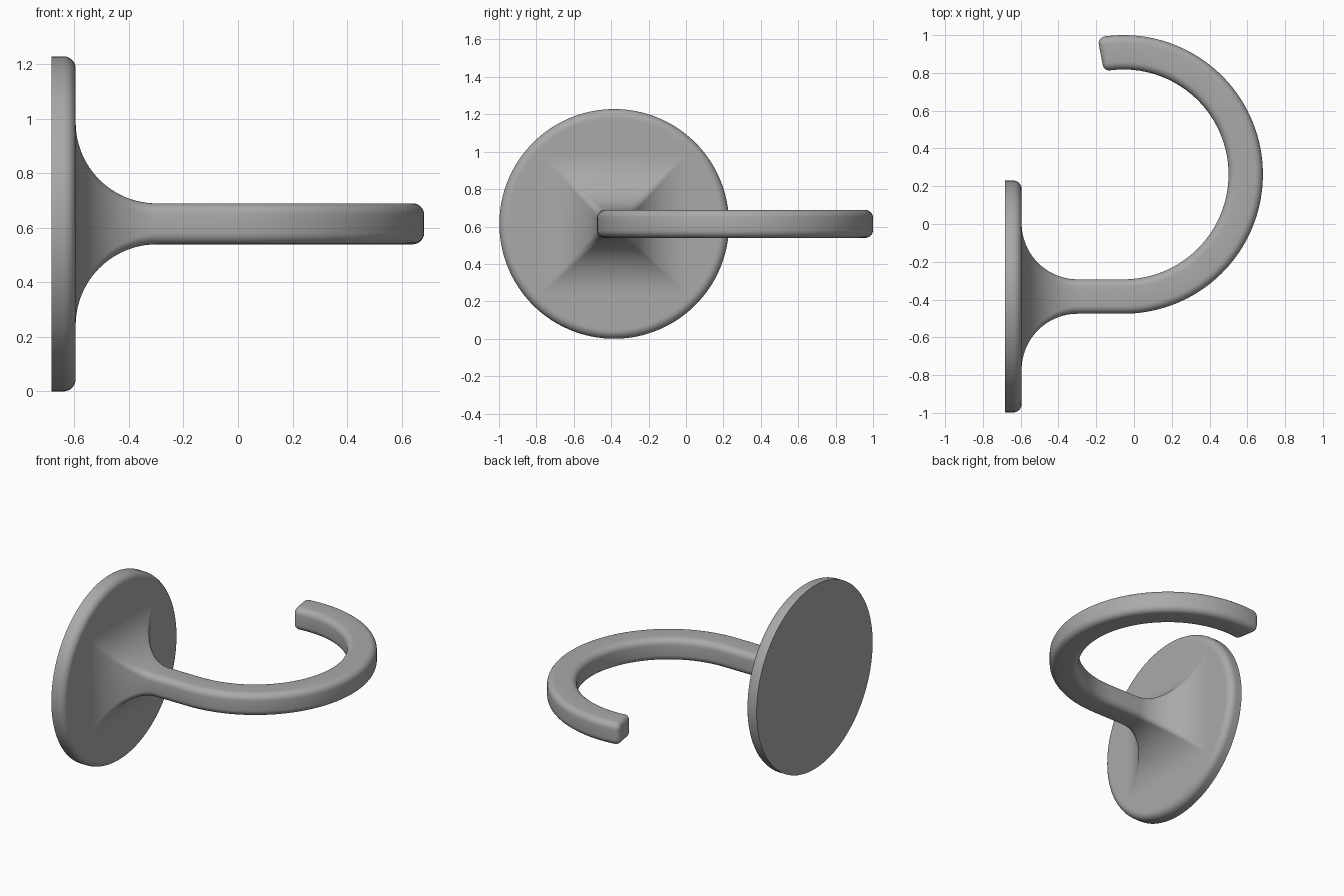
import bpy, bmesh
from math import sin, cos, pi, radians
from mathutils import Vector

cube = bpy.data.objects.get("Cube")
if cube:
    bpy.data.objects.remove(cube, do_unlink=True)

grey = bpy.data.materials.new("satin grey")
grey.use_nodes = True
colour = (0.4, 0.4, 0.4, 1)
grey.diffuse_color = colour
grey.node_tree.nodes["Principled BSDF"].inputs["Base Color"].default_value = colour

AXIS_Y, AXIS_Z = -0.384, 0.614      # centre line of plate and arm
PLATE_R, BACK, FACE = 0.614, -0.684, -0.595
HALF_W, HALF_H, ROUND = 0.091, 0.075, 0.042
FLARE = 0.297                       # radius of the concave flare
UP = Vector((0, 0, 1))


def loft(name, rings):
    """Skin a list of equal-length rings and cap both ends."""
    bm = bmesh.new()
    loops = [[bm.verts.new(p) for p in ring] for ring in rings]
    n = len(loops[0])
    for a, b in zip(loops, loops[1:]):
        for i in range(n):
            j = (i + 1) % n
            bm.faces.new((a[i], a[j], b[j], b[i]))
    bm.faces.new(loops[0][::-1])
    bm.faces.new(loops[-1])
    bmesh.ops.recalc_face_normals(bm, faces=bm.faces)
    mesh = bpy.data.meshes.new(name)
    bm.to_mesh(mesh)
    bm.free()
    mesh.materials.append(grey)
    obj = bpy.data.objects.new(name, mesh)
    bpy.context.collection.objects.link(obj)
    bpy.ops.object.select_all(action='DESELECT')
    obj.select_set(True)
    bpy.context.view_layer.objects.active = obj
    bpy.ops.object.shade_smooth_by_angle(angle=radians(35))
    return obj


def section(centre, side, w, h, r, steps=6):
    """Rounded rectangle across the arm."""
    ring = []
    for q, (sx, sz) in enumerate(((1, 1), (-1, 1), (-1, -1), (1, -1))):
        for k in range(steps + 1):
            a = (q + k / steps) * pi / 2
            ring.append(centre + side * (sx * (w - r) + r * cos(a))
                        + UP * (sz * (h - r) + r * sin(a)))
    return ring


# Wall plate: disc with a rounded front rim
def disc(x, r, n=128):
    return [(x, AXIS_Y + r * cos(2 * pi * i / n), AXIS_Z + r * sin(2 * pi * i / n))
            for i in range(n)]


EDGE = 0.045
plate = [disc(BACK, PLATE_R)]
for k in range(9):
    a = k / 8 * pi / 2
    plate.append(disc(FACE - EDGE + EDGE * sin(a), PLATE_R - EDGE + EDGE * cos(a)))
plate.append(disc(FACE, PLATE_R - EDGE - 0.01))
loft("wall_plate", plate)

# Hook: square flare, straight stem, then a circular bend
rings = []
side = Vector((0, 1, 0))
for k in range(25):
    a = k / 24 * pi / 2
    grow = FLARE * (1 - sin(a))
    x = FACE + FLARE * (1 - cos(a))
    r = 0.008 + (ROUND - 0.008) * (k / 24)
    rings.append(section(Vector((x, AXIS_Y, AXIS_Z)), side,
                         HALF_W + grow, HALF_H + grow, r))

BEND_X, BEND_Y, BEND_R = -0.055, 0.2625, 0.6465
START, END, TIP = radians(-90), radians(100.8), 0.036


def bend_section(a, inset=0):
    out = Vector((cos(a), sin(a), 0))
    centre = Vector((BEND_X, BEND_Y, AXIS_Z)) + out * BEND_R
    return section(centre, -out, HALF_W - inset, HALF_H - inset, ROUND - inset)


tip_start = END - TIP / BEND_R
for k in range(81):
    rings.append(bend_section(START + (tip_start - START) * k / 80))

# Rounded free end
for k in range(1, 8):
    a = k / 7 * pi / 2
    rings.append(bend_section(tip_start + TIP / BEND_R * sin(a), TIP * (1 - cos(a))))
loft("hook_arm", rings)
